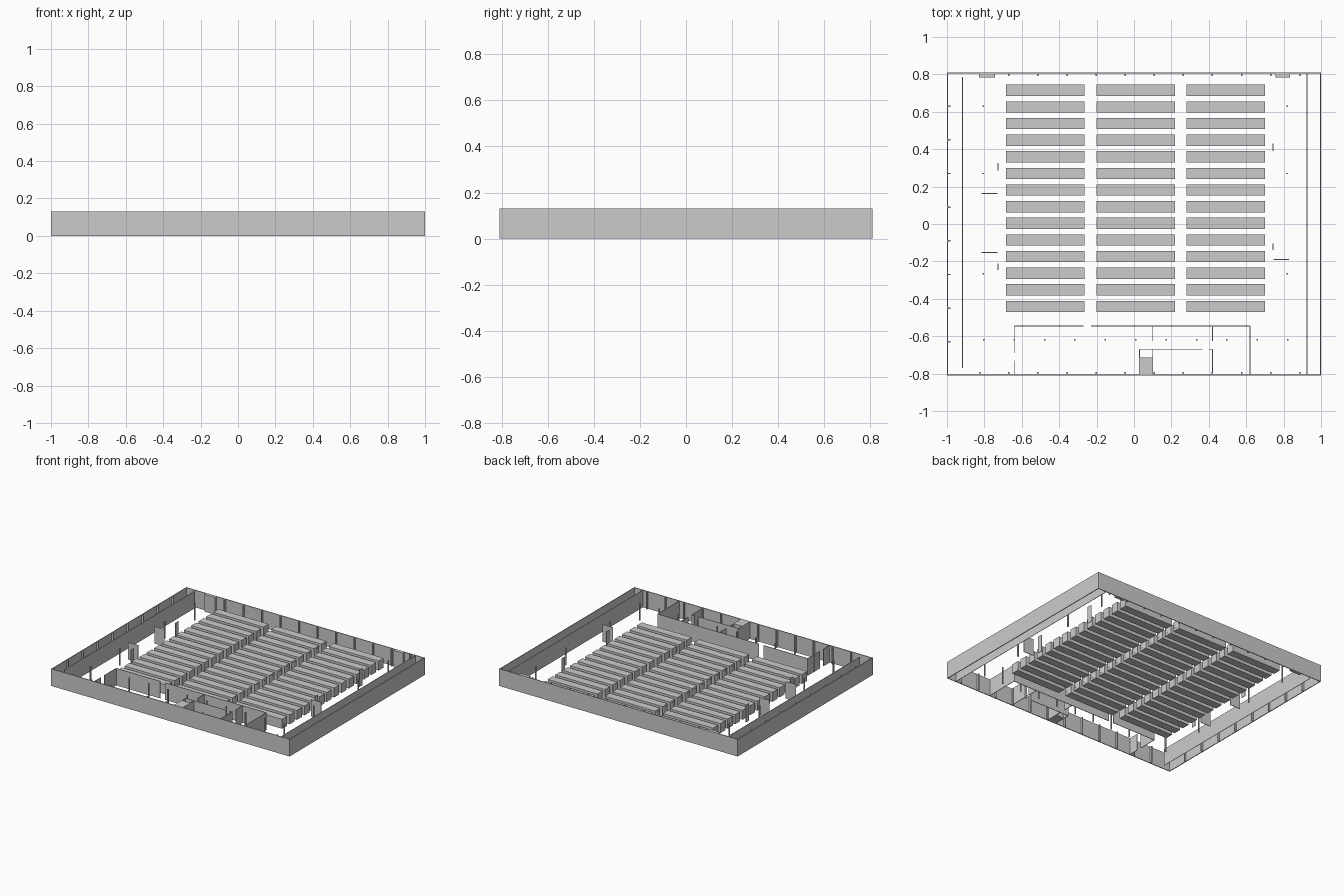
import bpy, bmesh, math

if "Cube" in bpy.data.objects:
    bpy.data.objects.remove(bpy.data.objects["Cube"])

H = 0.13   # wall height


def add_box(bm, x0, x1, y0, y1, z0=0.0, z1=H):
    v = [bm.verts.new((x, y, z)) for z in (z0, z1)
         for x, y in ((x0, y0), (x1, y0), (x1, y1), (x0, y1))]
    for f in ((3, 2, 1, 0), (4, 5, 6, 7), (0, 1, 5, 4),
              (1, 2, 6, 5), (2, 3, 7, 6), (3, 0, 4, 7)):
        bm.faces.new([v[i] for i in f])


def finish(name, bm):
    me = bpy.data.meshes.new(name)
    bm.to_mesh(me)
    bm.free()
    ob = bpy.data.objects.new(name, me)
    bpy.context.collection.objects.link(ob)
    return ob


def boxes(name, items):
    bm = bmesh.new()
    for b in items:
        add_box(bm, *b)
    return finish(name, bm)


def wall_x(x, y0, y1, t=0.004):
    return (x - t / 2, x + t / 2, y0, y1)


def wall_y(y, x0, x1, t=0.004):
    return (x0, x1, y - t / 2, y + t / 2)


# Outer shell of the hall
boxes("outer_walls", [
    (-1, -0.994, -0.81, 0.81), (0.994, 1, -0.81, 0.81),
    (-0.994, 0.994, -0.81, -0.804), (-0.994, 0.994, 0.804, 0.81)])

# Thin walls along both side corridors
boxes("corridor_walls", [wall_x(-0.917, -0.77, 0.785, 0.003),
                         wall_x(0.925, -0.804, 0.804, 0.003)])

# Shelf rows: three blocks of fourteen
blocks = ((-0.685, -0.265), (-0.20, 0.22), (0.282, 0.70))
rows = [0.715 - i * 0.0889 for i in range(14)]
for n, (x0, x1) in zip(("left", "middle", "right"), blocks):
    boxes(n + "_shelf_rows", [(x0, x1, y - 0.03, y + 0.03, 0, 0.072) for y in rows])

# Curved sign plates on the ends of the middle rows
bm = bmesh.new()
for y in rows:
    for x, s in ((-0.20, -1), (0.22, 1)):
        prev = None
        for k in range(5):
            t = -1 + k * 0.5
            px, py = x + s * 0.007 * (1 - t * t) + s * 0.001, y + t * 0.026
            cur = [bm.verts.new((px, py, z)) for z in (0.01, 0.065)]
            if prev:
                bm.faces.new((prev[0], cur[0], cur[1], prev[1]))
            prev = cur
finish("end_signs", bm)

# Rooms along the front
boxes("front_room_walls", [
    wall_y(-0.545, -0.64, -0.27), wall_y(-0.545, -0.23, 0.62),
    wall_x(-0.64, -0.69, -0.545), wall_x(-0.64, -0.804, -0.73),
    wall_x(0.10, -0.625, -0.545), wall_x(0.10, -0.804, -0.67),
    wall_x(0.03, -0.715, -0.67), wall_y(-0.67, 0.03, 0.365),
    wall_x(0.42, -0.625, -0.545), wall_x(0.42, -0.804, -0.67),
    wall_y(-0.67, 0.40, 0.42), wall_x(0.62, -0.804, -0.545)])
boxes("service_block", [(0.028, 0.10, -0.804, -0.715)])

# Door boxes on the back wall
boxes("back_door_boxes", [(-0.83, -0.742, 0.784, 0.806), (0.757, 0.834, 0.784, 0.806)])

# Free-standing screens beside the shelves
boxes("side_screens", [
    wall_y(0.163, -0.815, -0.73), wall_y(-0.153, -0.815, -0.73),
    wall_x(-0.727, 0.285, 0.325), wall_x(-0.727, -0.245, -0.21),
    wall_y(-0.19, 0.745, 0.83),
    wall_x(0.743, 0.39, 0.43), wall_x(0.743, -0.14, -0.105)])

# Slim posts along the walls and across the hall
c = 0.004
posts = [(x, y) for x in (-0.805, 0.82) for y in (0.63, 0.27, -0.265)]
posts += [(-0.803 + i * 0.1625, -0.62) for i in range(11)]
boxes("posts", [(x - c, x + c, y - c, y + c) for x, y in posts])
pil = [(-0.98 + i * 0.1555, y) for i in range(13) for y in (-0.797, 0.797)
       if abs(-0.98 + i * 0.1555) < 0.9]
pil += [(x, 0.63 - i * 0.18) for i in range(8) for x in (-0.987,)]
boxes("wall_pilasters", [(x - c, x + c, y - 0.007, y + 0.007) if abs(y) > 0.7
                         else (x - 0.007, x + 0.007, y - c, y + c) for x, y in pil])
